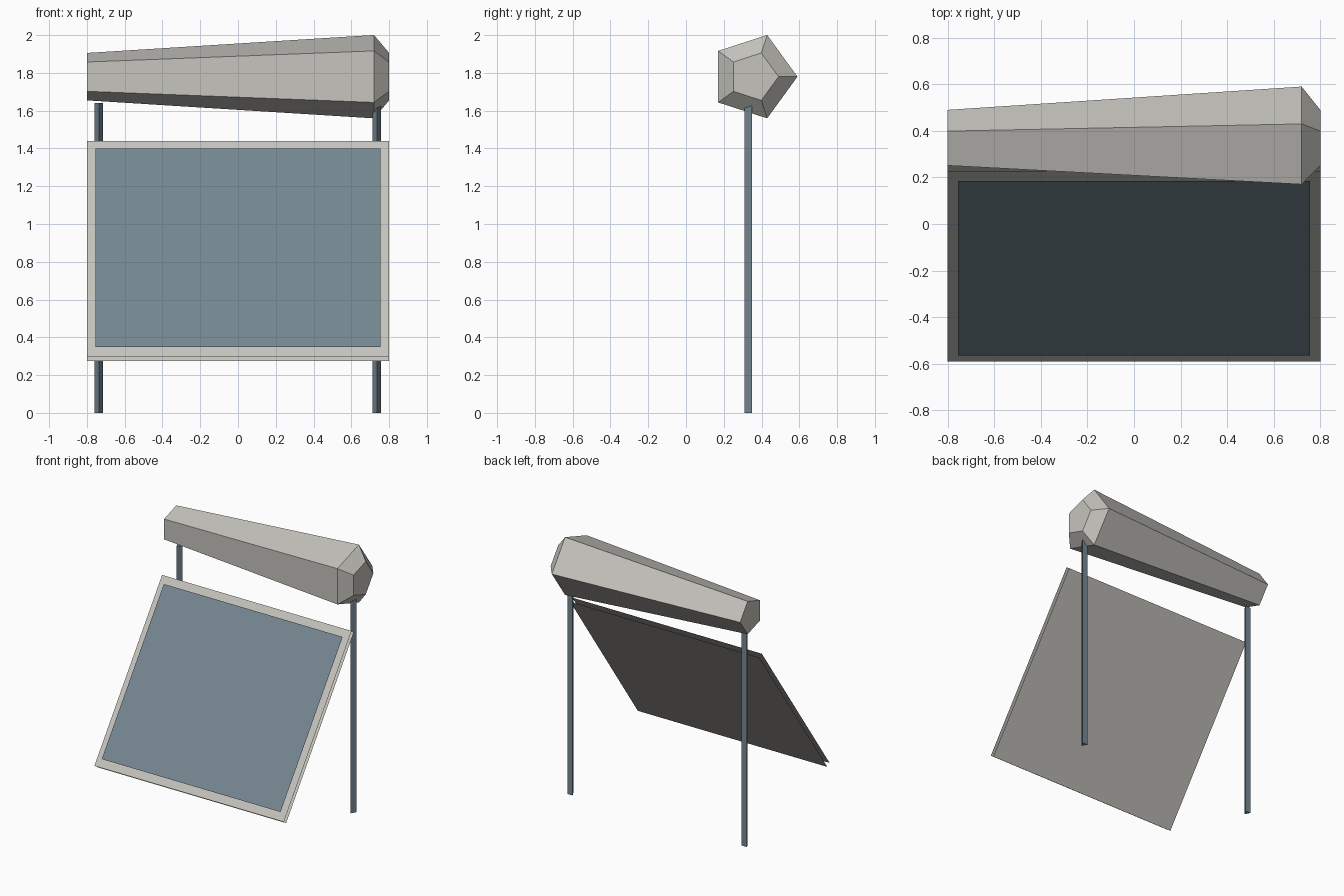
import bpy, bmesh
from math import radians, sin, cos, tau
from mathutils import Matrix, Vector

cube = bpy.data.objects.get("Cube")
if cube:
    bpy.data.objects.remove(cube, do_unlink=True)


def material(name, rgb):
    mat = bpy.data.materials.new(name)
    mat.use_nodes = True
    mat.diffuse_color = (*rgb, 1)
    mat.node_tree.nodes["Principled BSDF"].inputs["Base Color"].default_value = (*rgb, 1)
    return mat


pale_grey = material("pale warm grey", (0.56, 0.55, 0.51))
slate_blue = material("slate blue", (0.18, 0.243, 0.287))


def make_object(name, bm, mat):
    mesh = bpy.data.meshes.new(name)
    bm.to_mesh(mesh)
    bm.free()
    mesh.materials.append(mat)
    obj = bpy.data.objects.new(name, mesh)
    bpy.context.collection.objects.link(obj)
    return obj


def loft(name, sections, mat):
    """Skin a list of equal-sided rings and close both ends."""
    bm = bmesh.new()
    rings = [[bm.verts.new(p) for p in ring] for ring in sections]
    for a, b in zip(rings, rings[1:]):
        for i in range(len(a)):
            j = (i + 1) % len(a)
            bm.faces.new((a[i], a[j], b[j], b[i]))
    bm.faces.new(rings[0])
    bm.faces.new(rings[-1])
    bmesh.ops.recalc_face_normals(bm, faces=bm.faces)
    return make_object(name, bm, mat)


# Five-sided tapering top beam with a bevelled large end
def pentagon(x, radius):
    return [Vector((x, 0.358 + radius * cos(tau * i / 5),
                    1.78 + radius * sin(tau * i / 5))) for i in range(5)]


loft("top_beam", [pentagon(-0.8, 0.132), pentagon(0.72, 0.232), pentagon(0.8, 0.132)], pale_grey)


# Triangular posts, one edge to the front
def triangle(x, z, radius=0.026):
    return [Vector((x + radius * sin(tau * i / 3),
                    0.336 - radius * cos(tau * i / 3), z)) for i in range(3)]


for side, x in (("left", 0.735), ("right", -0.737)):
    loft(side + "_post", [triangle(x, 0), triangle(x, 1.64)], slate_blue)

# Leaning panel made of separate thin sheets with open edges
lean = Matrix.Translation((0, -0.181, 0.8675)) @ Matrix.Rotation(radians(54.5), 4, 'X')


def sheet(name, half_width, half_length, offset, mat, flip=False):
    bm = bmesh.new()
    corners = [(-1, -1), (1, -1), (1, 1), (-1, 1)]
    verts = [bm.verts.new(lean @ Vector((sx * half_width, sy * half_length, offset)))
             for sx, sy in corners]
    face = bm.faces.new(verts)
    if flip:
        face.normal_flip()
    make_object(name, bm, mat)


sheet("panel_front", 0.8, 0.7035, 0, pale_grey)
sheet("panel_back", 0.8, 0.7035, -0.034, pale_grey, flip=True)
sheet("panel_face", 0.755, 0.645, 0.0117, slate_blue)
